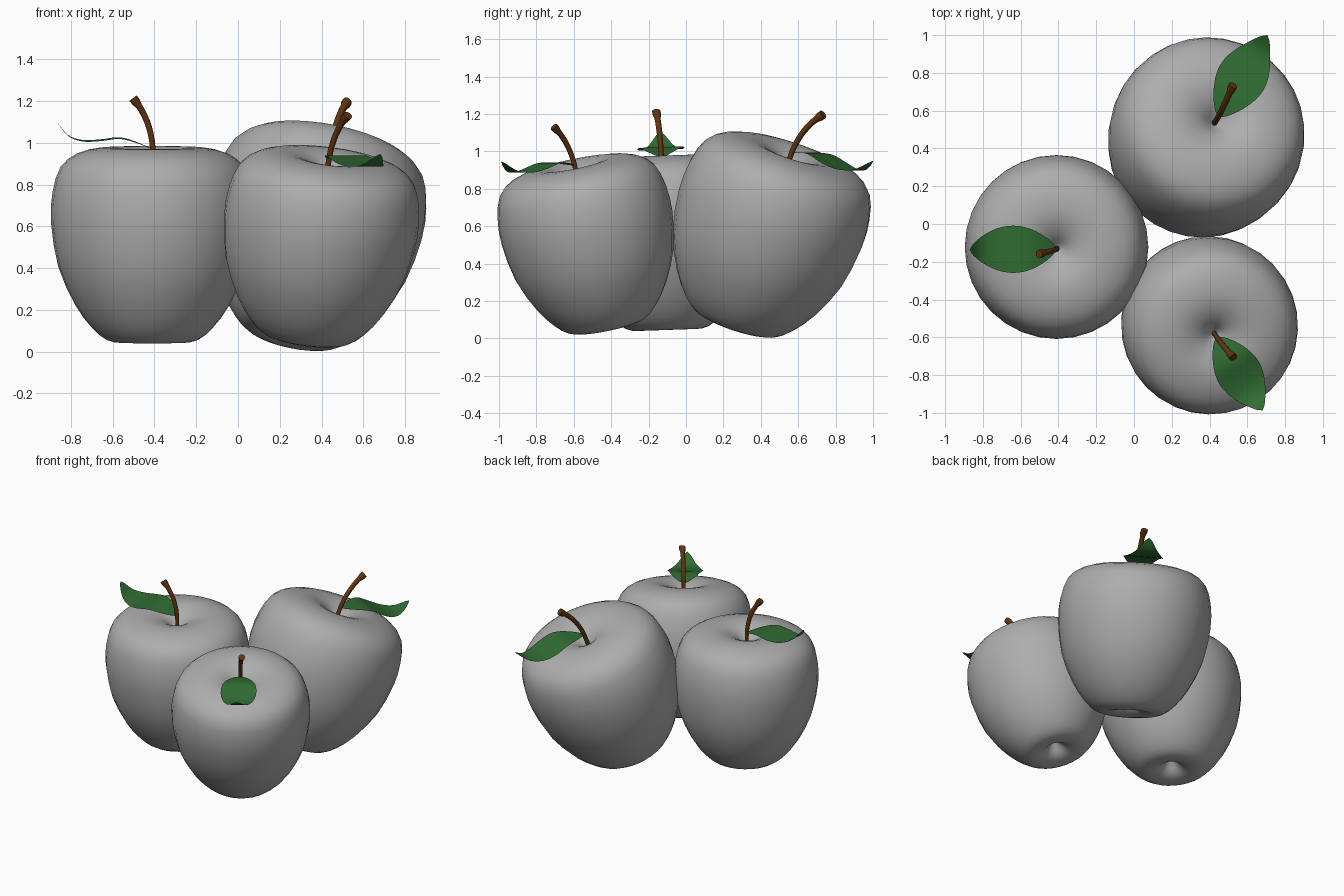
import bpy, bmesh, math
from mathutils import Matrix, Vector

cube = bpy.data.objects.get("Cube")
if cube:
    bpy.data.objects.remove(cube, do_unlink=True)


def material(name, color):
    m = bpy.data.materials.new(name)
    m.use_nodes = True
    m.diffuse_color = (*color, 1)
    m.node_tree.nodes["Principled BSDF"].inputs["Base Color"].default_value = (*color, 1)
    return m


GREY = material("apple grey", (0.42, 0.42, 0.42))
BROWN = material("stem brown", (0.12, 0.035, 0.005))
GREEN = material("leaf green", (0.03, 0.15, 0.033))


def smooth(points, steps):
    """Catmull-Rom curve through the points."""
    p = [Vector(q) for q in points]
    p = [2 * p[0] - p[1]] + p + [2 * p[-1] - p[-2]]
    out = []
    for a, b, c, d in zip(p, p[1:], p[2:], p[3:]):
        for i in range(steps):
            t = i / steps
            out.append(b + (c - a) * t / 2 + (2 * a - 5 * b + 4 * c - d) * t * t / 2
                       + (3 * b - a - 3 * c + d) * t ** 3 / 2)
    return out + [p[-2]]


def finish(name, bm, mat, matrix):
    mesh = bpy.data.meshes.new(name)
    bm.to_mesh(mesh)
    bm.free()
    mesh.materials.append(mat)
    obj = bpy.data.objects.new(name, mesh)
    bpy.context.collection.objects.link(obj)
    obj.matrix_world = matrix
    for f in mesh.polygons:
        f.use_smooth = True
    return obj


def add_body(name, matrix):
    # Lathed fruit profile with a dimple at both ends
    profile = [(0, .10), (.03, .075), (.08, .02), (.15, 0), (.22, .012), (.29, .07), (.37, .18),
               (.45, .36), (.485, .57), (.478, .72), (.44, .84), (.36, .905), (.25, .932),
               (.16, .925), (.08, .89), (.03, .845), (0, .82)]
    bm = bmesh.new()
    verts = [bm.verts.new((max(r, 0), 0, z)) for r, z in smooth(profile, 2)]
    edges = [bm.edges.new(e) for e in zip(verts, verts[1:])]
    bmesh.ops.spin(bm, geom=verts + edges, axis=(0, 0, 1), cent=(0, 0, 0),
                   angle=math.tau, steps=32, use_merge=True)
    bmesh.ops.remove_doubles(bm, verts=bm.verts, dist=1e-4)
    bmesh.ops.recalc_face_normals(bm, faces=bm.faces)
    finish(name, bm, GREY, matrix)


def add_stem(name, matrix):
    # Bent tapered tube, flared at its free end
    path = smooth([(0, 0, .80), (-.002, 0, .93), (.016, .003, 1.03),
                   (.05, .01, 1.11), (.092, .018, 1.17)], 3)
    bm = bmesh.new()
    rings, n = [], 10
    for i, p in enumerate(path):
        d = (path[min(i + 1, len(path) - 1)] - path[max(i - 1, 0)]).normalized()
        side = Vector((0, 1, 0))
        up = side.cross(d).normalized()
        r = .013 + .004 * i / len(path) + (.006 if i >= len(path) - 2 else 0)
        rings.append([bm.verts.new(p + r * (side * math.cos(k * math.tau / n)
                                            + up * math.sin(k * math.tau / n))) for k in range(n)])
    for a, b in zip(rings, rings[1:]):
        for k in range(n):
            bm.faces.new((a[k], a[(k + 1) % n], b[(k + 1) % n], b[k]))
    for cap in (rings[0], rings[-1]):
        bm.faces.new(cap)
    bmesh.ops.recalc_face_normals(bm, faces=bm.faces)
    obj = finish(name, bm, BROWN, matrix)
    bpy.ops.object.select_all(action="DESELECT")
    obj.select_set(True)
    bpy.context.view_layer.objects.active = obj
    bpy.ops.object.shade_smooth_by_angle(angle=math.radians(50))


def add_leaf(name, matrix):
    # Thin sheet waving along its length, pointed at both ends
    path = smooth([(0, 0, .925), (.07, 0, .955), (.155, 0, .978), (.25, 0, .968),
                   (.335, 0, .966), (.405, 0, .992), (.46, 0, 1.06)], 4)
    bm = bmesh.new()
    rows = []
    for p in path:
        w = .125 * max(math.sin(math.pi * p.x / .46), 0) ** .7
        rows.append([bm.verts.new(p + Vector((0, w * k, 0))) for k in (-1, 0, 1)])
    for a, b in zip(rows, rows[1:]):
        for k in range(2):
            bm.faces.new((a[k], b[k], b[k + 1], a[k + 1]))
    bmesh.ops.remove_doubles(bm, verts=bm.verts, dist=1e-4)
    finish(name, bm, GREEN, matrix)


# Each fruit: base position, heading of the leaf, lean along it, lean sideways, scale
fruits = {
    "left": ((-.41, -.10, .045), 180, 0, -2, 1.0),
    "front": ((.327, -.421, .06), -58, 13.5, 0, .96),
    "back": ((.264, .265, .075), 59, 21, 0, 1.06),
}
for label, (pos, heading, lean, roll, scale) in fruits.items():
    m = (Matrix.Translation(pos) @ Matrix.Rotation(math.radians(heading), 4, "Z")
         @ Matrix.Rotation(math.radians(lean), 4, "Y")
         @ Matrix.Rotation(math.radians(roll), 4, "X") @ Matrix.Scale(scale, 4))
    add_body(label + "_apple_body", m)
    add_stem(label + "_apple_stem", m)
    add_leaf(label + "_apple_leaf", m)
